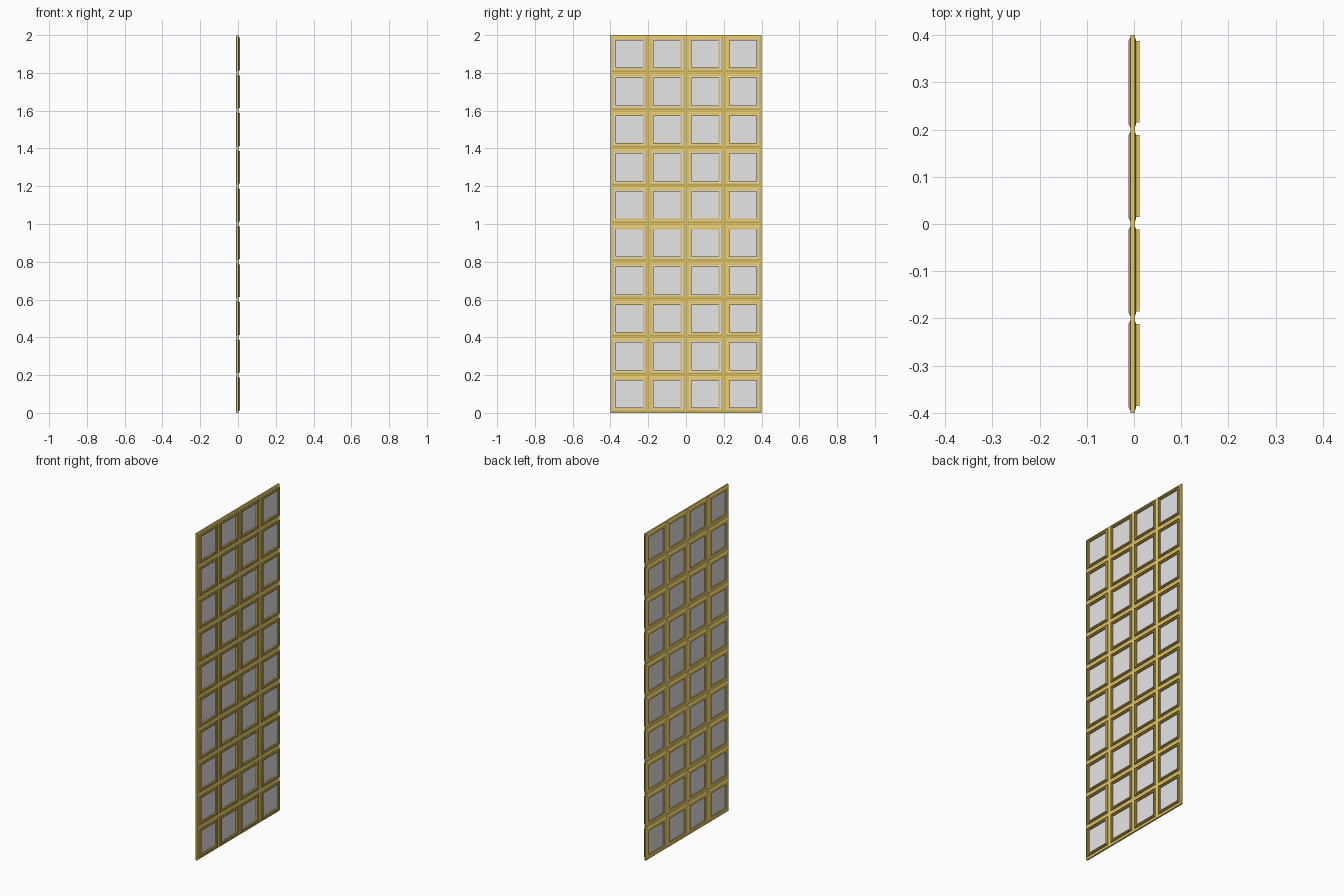
import bpy, bmesh

if "Cube" in bpy.data.objects:
    bpy.data.objects.remove(bpy.data.objects["Cube"])

COLS, ROWS, CELL = 4, 10, 0.2


def material(name, rgb):
    m = bpy.data.materials.new(name)
    m.diffuse_color = (*rgb, 1)
    m.use_nodes = True
    m.node_tree.nodes["Principled BSDF"].inputs["Base Color"].default_value = m.diffuse_color
    return m


gold = material("gold", (0.78, 0.57, 0.13))
grey = material("pale_grey", (0.79, 0.79, 0.79))


def square_loop(bm, cy, cz, inset, x):
    h = CELL / 2 - inset
    return [bm.verts.new((x, cy + sy * h, cz + sz * h))
            for sy, sz in ((-1, -1), (1, -1), (1, 1), (-1, 1))]


def ring_grid(name, profile, mats, dy=0.0, grey_segments=()):
    """Sweep a closed (inset, x) profile round the square of every cell."""
    bm = bmesh.new()
    for c in range(COLS):
        for r in range(ROWS):
            cy = (c + 0.5 - COLS / 2) * CELL + dy
            cz = (r + 0.5) * CELL
            loops = [square_loop(bm, cy, cz, d, x) for d, x in profile]
            for i, a in enumerate(loops):
                b = loops[(i + 1) % len(loops)]
                for k in range(4):
                    n = (k + 1) % 4
                    f = bm.faces.new((a[k], a[n], b[n], b[k]))
                    f.material_index = 1 if i in grey_segments else 0
    finish(bm, name, mats)


def finish(bm, name, mats):
    bmesh.ops.recalc_face_normals(bm, faces=bm.faces)
    me = bpy.data.meshes.new(name)
    bm.to_mesh(me)
    bm.free()
    for m in mats:
        me.materials.append(m)
    bpy.context.collection.objects.link(bpy.data.objects.new(name, me))


# Lattice of bevelled frames, thinner along the joints
ring_grid("lattice_frame",
          [(0, 0.002), (0.004, 0.002), (0.012, 0.0045), (0.028, 0.0045),
           (0.028, -0.0115), (0.012, -0.0115), (0.004, -0.0075), (0, -0.0075)],
          [gold])

# Stepped glazing bead on the right-hand face, with a thin pale groove
ring_grid("glazing_bead",
          [(0.0135, 0.004), (0.0135, 0.0115), (0.0175, 0.0115), (0.0175, 0.007),
           (0.0215, 0.007), (0.0215, 0.0115), (0.0275, 0.0115), (0.0275, 0.004)],
          [gold, grey], dy=0.0015, grey_segments=(3,))

# Glass panes
bm = bmesh.new()
for c in range(COLS):
    for r in range(ROWS):
        cy, cz = (c + 0.5 - COLS / 2) * CELL, (r + 0.5) * CELL
        front = square_loop(bm, cy, cz, 0.026, 0.003)
        back = square_loop(bm, cy, cz, 0.026, -0.005)
        bm.faces.new(front)
        bm.faces.new(back[::-1])
        for k in range(4):
            n = (k + 1) % 4
            bm.faces.new((front[k], back[k], back[n], front[n]))
finish(bm, "glass_panes", [grey])
